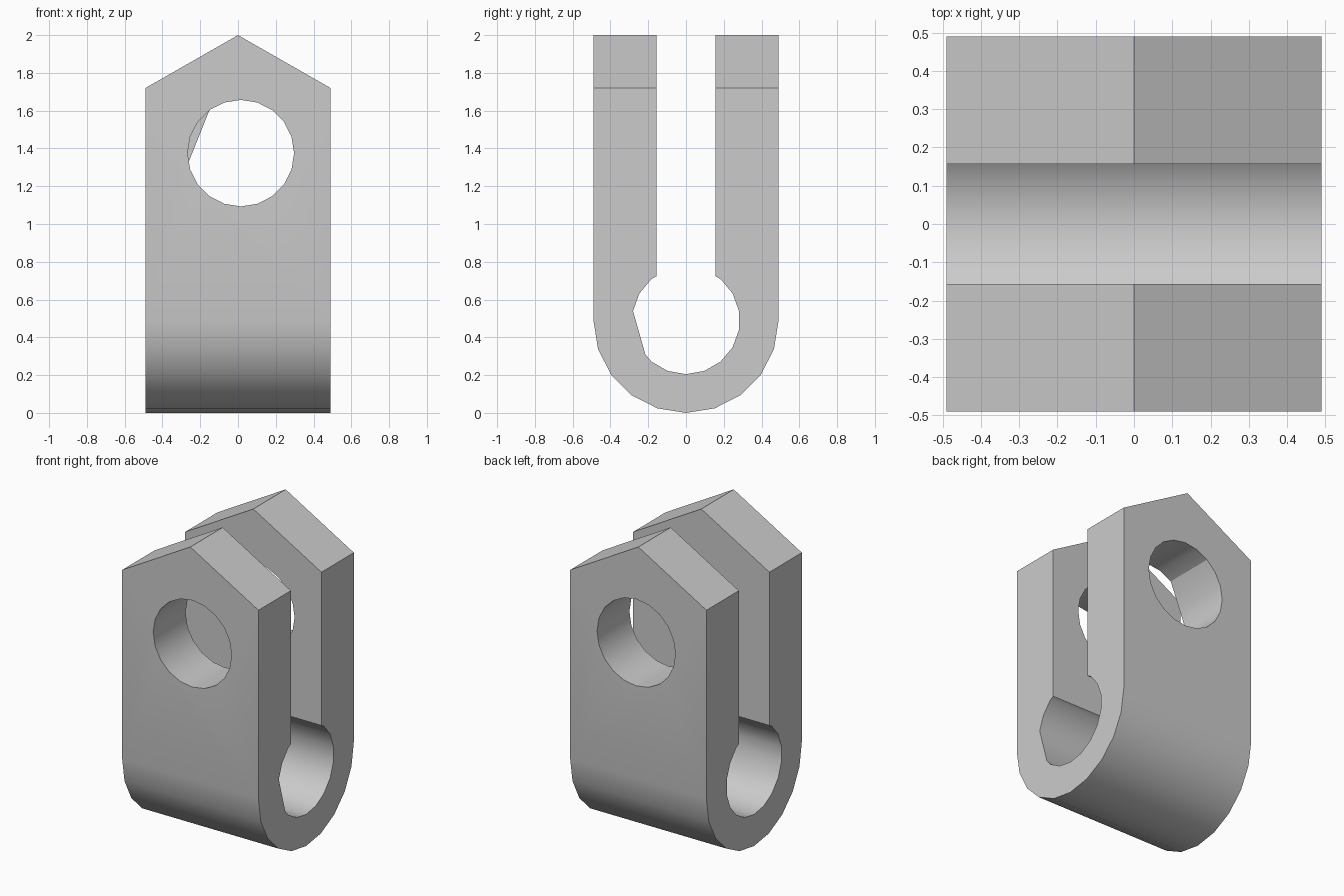
import bpy
import bmesh
from math import sin, cos, radians
from mathutils import Vector

if "Cube" in bpy.data.objects:
    bpy.data.objects.remove(bpy.data.objects["Cube"])

HALF = 0.49          # half width and outer bend radius
SLOT = 0.157         # half width of the gap between the arms


def arc(centre, radius, start, stop, step):
    """Points on an arc, angles in degrees."""
    return [Vector((centre[0] + radius * cos(radians(a)),
                    centre[1] + radius * sin(radians(a))))
            for a in range(start, stop, step)]


def flatten(points, first, last):
    """Copy of the loop with one stretch pulled straight into a chord."""
    out = [p.copy() for p in points]
    end = points[last].lerp(points[(last + 1) % len(points)], 0.5)
    for i in range(first + 1, last + 1):
        out[i] = points[first].lerp(end, (i - first) / (last - first))
    return out


def loft(name, sections, place):
    """Closed solid through matching loops; place(point, offset) gives 3D."""
    bm = bmesh.new()
    rings = [[bm.verts.new(place(p, d)) for p in pts] for d, pts in sections]
    n = len(rings[0])
    for a, b in zip(rings, rings[1:]):
        for i in range(n):
            j = (i + 1) % n
            bm.faces.new((a[i], a[j], b[j], b[i]))
    bm.faces.new(rings[0])
    bm.faces.new(rings[-1])
    bmesh.ops.recalc_face_normals(bm, faces=bm.faces[:])
    mesh = bpy.data.meshes.new(name)
    bm.to_mesh(mesh)
    bm.free()
    obj = bpy.data.objects.new(name, mesh)
    bpy.context.collection.objects.link(obj)
    return obj


def along_x(p, d):
    return (d, p.x, p.y)


def along_y(p, d):
    return (p.x, d, p.y)


# U-shaped side profile: outer bend, arms, slot and round keyhole
bend = (0, HALF)
outer = [Vector((-HALF, 2.1))] + arc(bend, HALF, 180, 361, 18) + [Vector((HALF, 2.1))]
keyhole = arc(bend, 0.285, -310, -49, 20)[::-1]      # runs from +y down and round
keyhole = arc(bend, 0.285, 50, -231, -20)
neck_z = 0.723
inner = ([Vector((SLOT, 2.1)), Vector((SLOT, neck_z))] + keyhole
         + [Vector((-SLOT, neck_z)), Vector((-SLOT, 2.1))])

# The keyhole has one flat stretch at its +x end, on the -y side
flat_inner = inner[::-1]
flat_inner = flatten(flat_inner, 4, 6)[::-1]
clevis = loft("clevis_body", [(-HALF, outer + inner), (HALF, outer + flat_inner)], along_x)

# Gable trimmer for the pointed arm tops
gable = [Vector(p) for p in ((-0.6, -0.2), (0.6, -0.2), (0.6, 1.657), (0, 2), (-0.6, 1.657))]
trimmer = loft("gable_trimmer", [(-0.6, gable), (0.6, gable)], along_y)

# Pin hole cutter through both arms, flat stretch at the rear arm's inner face
ring = arc((0.015, 1.375), 0.282, 0, 360, 18)
flat_ring = flatten(ring, 7, 10)
pin_cutter = loft("pin_hole_cutter",
                  [(-0.6, ring), (0, ring), (0.1, flat_ring), (SLOT, flat_ring),
                   (HALF, ring), (0.6, ring)], along_y)

bpy.ops.object.select_all(action="DESELECT")
bpy.context.view_layer.objects.active = clevis
clevis.select_set(True)
for cutter, mode in ((trimmer, "INTERSECT"), (pin_cutter, "DIFFERENCE")):
    cutter.hide_render = True
    mod = clevis.modifiers.new(cutter.name, "BOOLEAN")
    mod.operation = mode
    mod.solver = "EXACT"
    mod.object = cutter
    bpy.ops.object.modifier_apply(modifier=mod.name)
    bpy.data.objects.remove(cutter)

# Material and shading
grey = bpy.data.materials.new("plain grey")
grey.use_nodes = True
colour = (0.6, 0.6, 0.6, 1)
grey.diffuse_color = colour
grey.node_tree.nodes["Principled BSDF"].inputs["Base Color"].default_value = colour
clevis.data.materials.clear()
clevis.data.materials.append(grey)
for face in clevis.data.polygons:
    face.material_index = 0
bpy.ops.object.shade_smooth_by_angle(angle=radians(30))
